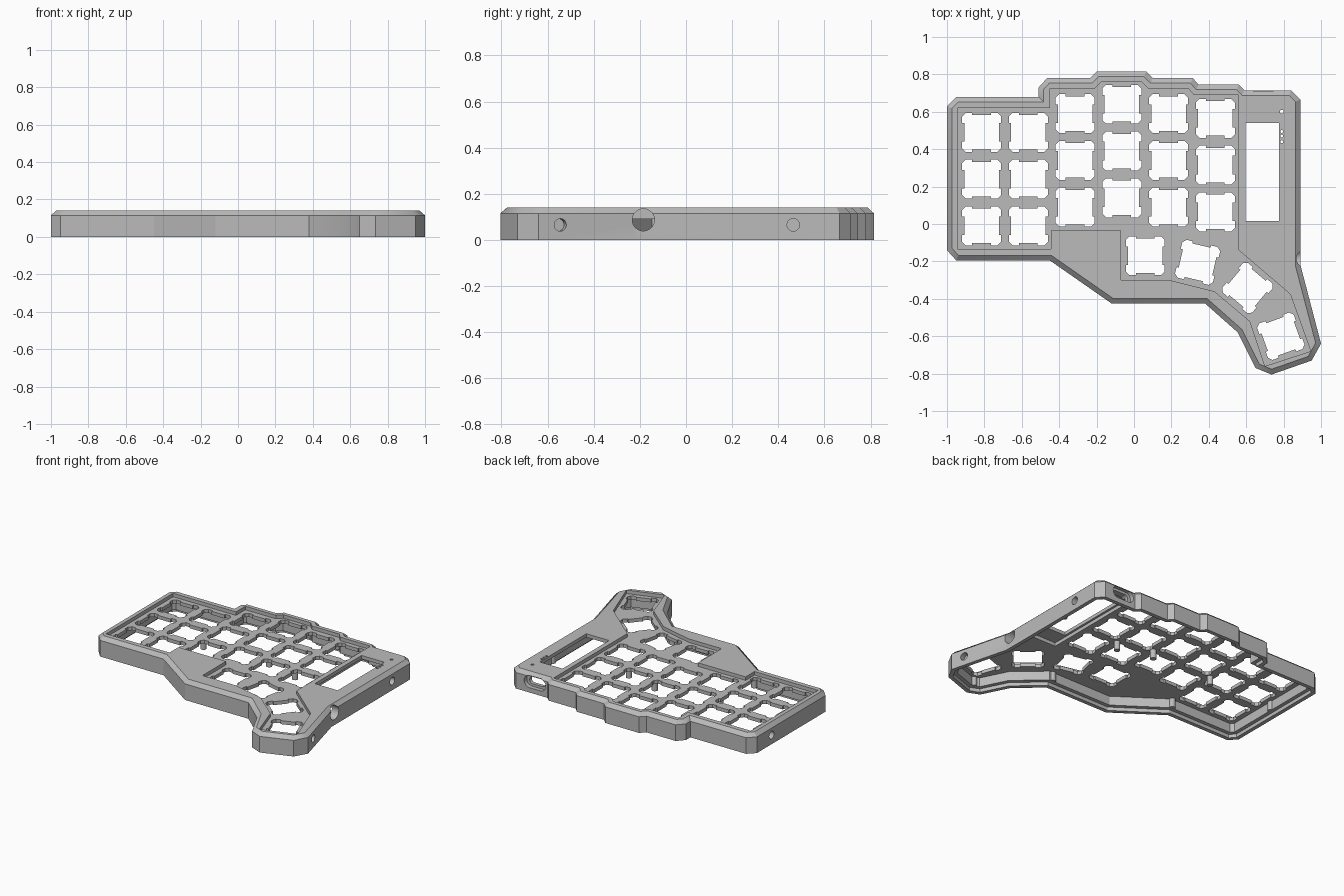
import bpy, bmesh, math
from mathutils import Matrix, Vector

if "Cube" in bpy.data.objects:
    bpy.data.objects.remove(bpy.data.objects["Cube"])

grey = bpy.data.materials.new("plain grey")
grey.use_nodes = True
grey.diffuse_color = (0.5, 0.5, 0.5, 1)
grey.node_tree.nodes["Principled BSDF"].inputs["Base Color"].default_value = (0.5, 0.5, 0.5, 1)

HEIGHT, PLATE_TOP, PLATE_BOTTOM = 0.14, 0.115, 0.09
WALL = 0.055


def loft(bm, layers, matrix=Matrix()):
    """Closed solid through (points, z) layers that share a point count."""
    rings = [[bm.verts.new(matrix @ Vector((p[0], p[1], z))) for p in pts] for pts, z in layers]
    bm.faces.new(rings[0][::-1])
    bm.faces.new(rings[-1])
    n = len(rings[0])
    for a, b in zip(rings, rings[1:]):
        for i in range(n):
            j = (i + 1) % n
            bm.faces.new((a[i], a[j], b[j], b[i]))


def prism(bm, pts, lo, hi, matrix=Matrix()):
    loft(bm, [(pts, lo), (pts, hi)], matrix)


def make(name, bm):
    bmesh.ops.recalc_face_normals(bm, faces=bm.faces[:])
    mesh = bpy.data.meshes.new(name)
    bm.to_mesh(mesh)
    bm.free()
    obj = bpy.data.objects.new(name, mesh)
    mesh.materials.append(grey)
    bpy.context.collection.objects.link(obj)
    return obj


def inset(pts, d):
    """Mitred inward offset of a clockwise polygon."""
    out = []
    for i, p in enumerate(pts):
        p = Vector(p)
        a = (p - Vector(pts[i - 1])).normalized()
        b = (Vector(pts[(i + 1) % len(pts)]) - p).normalized()
        na, nb = Vector((a.y, -a.x)), Vector((b.y, -b.x))
        out.append(p + (na + nb) * d / (1 + na.dot(nb)))
    return out


def circle(r, n=32):
    return [(r * math.cos(math.tau * i / n), r * math.sin(math.tau * i / n)) for i in range(n)]


def rect(x0, x1, y0, y1):
    return [(x0, y0), (x0, y1), (x1, y1), (x1, y0)]


def slot(w, h):
    """Stadium shape, w wide and h high."""
    r = h / 2
    return [(x + math.copysign(w / 2 - r, x), y) for x, y in circle(r)]


def cut(body, name, bm):
    tool = make(name, bm)
    tool.hide_render = True
    mod = body.modifiers.new(name, 'BOOLEAN')
    mod.operation, mod.solver, mod.object = 'DIFFERENCE', 'EXACT', tool
    bpy.context.view_layer.objects.active = body
    bpy.ops.object.modifier_apply(modifier=mod.name)
    bpy.data.objects.remove(tool)


# Case body: clockwise outline with a chamfered top edge
outline = [(-1, .63), (-.95, .68), (-.51, .68), (-.51, .73), (-.465, .78), (-.235, .78),
           (-.2, .815), (.065, .815), (.1, .78), (.315, .78), (.345, .745), (.56, .745),
           (.59, .715), (.84, .715), (.89, .665), (.89, -.22), (1, -.64), (.95, -.73),
           (.735, -.805), (.65, -.77), (.555, -.58), (.38, -.425), (-.12, -.425),
           (-.45, -.195), (-.95, -.195), (-1, -.14)]
bm = bmesh.new()
loft(bm, [(outline, 0), (outline, PLATE_TOP), (inset(outline, .027), HEIGHT)])
case = make("keyboard_case", bm)

# Hollow underside, with a ledge for a bottom cover
bm = bmesh.new()
prism(bm, inset(outline, WALL), -.1, PLATE_BOTTOM)
cut(case, "cavity", bm)
bm = bmesh.new()
prism(bm, inset(outline, .028), -.1, .025)
cut(case, "cover_ledge", bm)
bm = bmesh.new()
prism(bm, rect(.58, .832, -.1, .64), .05, PLATE_TOP)
cut(case, "display_bay", bm)

# Sunken key area
recess = [(-.945, .62), (-.45, .62), (-.45, .725), (-.21, .725), (-.175, .76), (.04, .76),
          (.075, .725), (.29, .725), (.32, .69), (.56, .69), (.56, -.14), (.835, -.375),
          (.945, -.68), (.7, -.76), (.62, -.52), (.43, -.36), (.19, -.3), (-.07, -.3),
          (-.07, -.035), (-.445, -.035), (-.445, -.135), (-.945, -.135)]
bm = bmesh.new()
prism(bm, recess, PLATE_TOP, .3)
cut(case, "key_recess", bm)

# Key holes: square with a tab in the middle of each side and clipped corners
side = [(-.085, .104), (-.05, .104), (-.05, .092), (.05, .092), (.05, .104), (.085, .104)]
key = []
for k in range(4):
    turn = Matrix.Rotation(-k * math.pi / 2, 2)
    key += [turn @ Vector(p) for p in side]
columns = [(-.815, .49), (-.565, .49), (-.315, .59), (-.065, .64), (.185, .59), (.435, .565)]
keys = [(x, y - .25 * row, 0) for x, y in columns for row in range(3)]
keys += [(.06, -.17, 0), (.34, -.205, -13), (.607, -.342, -40), (.785, -.6, -70)]
bm = bmesh.new()
for x, y, angle in keys:
    place = Matrix.Translation((x, y, 0)) @ Matrix.Rotation(math.radians(angle), 4, 'Z')
    prism(bm, key, .075, .2, place)
# Display window and indicator holes
prism(bm, rect(.595, .775, .015, .54), .06, .2)
for y, r in [(.6, .01), (.495, .008), (.47, .008), (.44, .008)]:
    prism(bm, circle(r, 16), .06, .2, Matrix.Translation((.79, y, 0)))
cut(case, "key_holes", bm)


def sideways(x, y, z, angle):
    """Local z points outward at the given heading in the ground plane."""
    return (Matrix.Translation((x, y, z)) @ Matrix.Rotation(math.radians(angle), 4, 'Z')
            @ Matrix.Rotation(math.pi / 2, 4, 'Y') @ Matrix.Rotation(math.pi / 2, 4, 'Z'))


# Blind magnet holes, cable jack and port opening
bm = bmesh.new()
for x, y, angle in [(.89, .465, 0), (.975, -.545, 14.7), (-1, .465, 180)]:
    prism(bm, circle(.027), -.04, .1, sideways(x, y, .065, angle))
prism(bm, circle(.048), -.12, .1, sideways(.89, -.185, .087, 0))
prism(bm, slot(.17, .085), -.03, .1, sideways(.69, .715, .077, 90))
cut(case, "side_holes", bm)
bm = bmesh.new()
prism(bm, slot(.125, .05), -.09, .1, sideways(.69, .715, .077, 90))
cut(case, "port_hole", bm)

# Screw posts under the plate and along the walls
bm = bmesh.new()
for x, y in [(-.44, .24), (.06, .265), (.31, .2), (-.95, .24), (-.44, -.14),
             (.37, -.375), (.72, -.75), (.06, .76), (.84, .3)]:
    prism(bm, circle(.02, 20), .026, .1, Matrix.Translation((x, y, 0)))
posts = make("screw_posts", bm)

for obj in (case, posts):
    bpy.ops.object.select_all(action='DESELECT')
    obj.select_set(True)
    bpy.context.view_layer.objects.active = obj
    bpy.ops.object.shade_smooth_by_angle(angle=math.radians(30))
